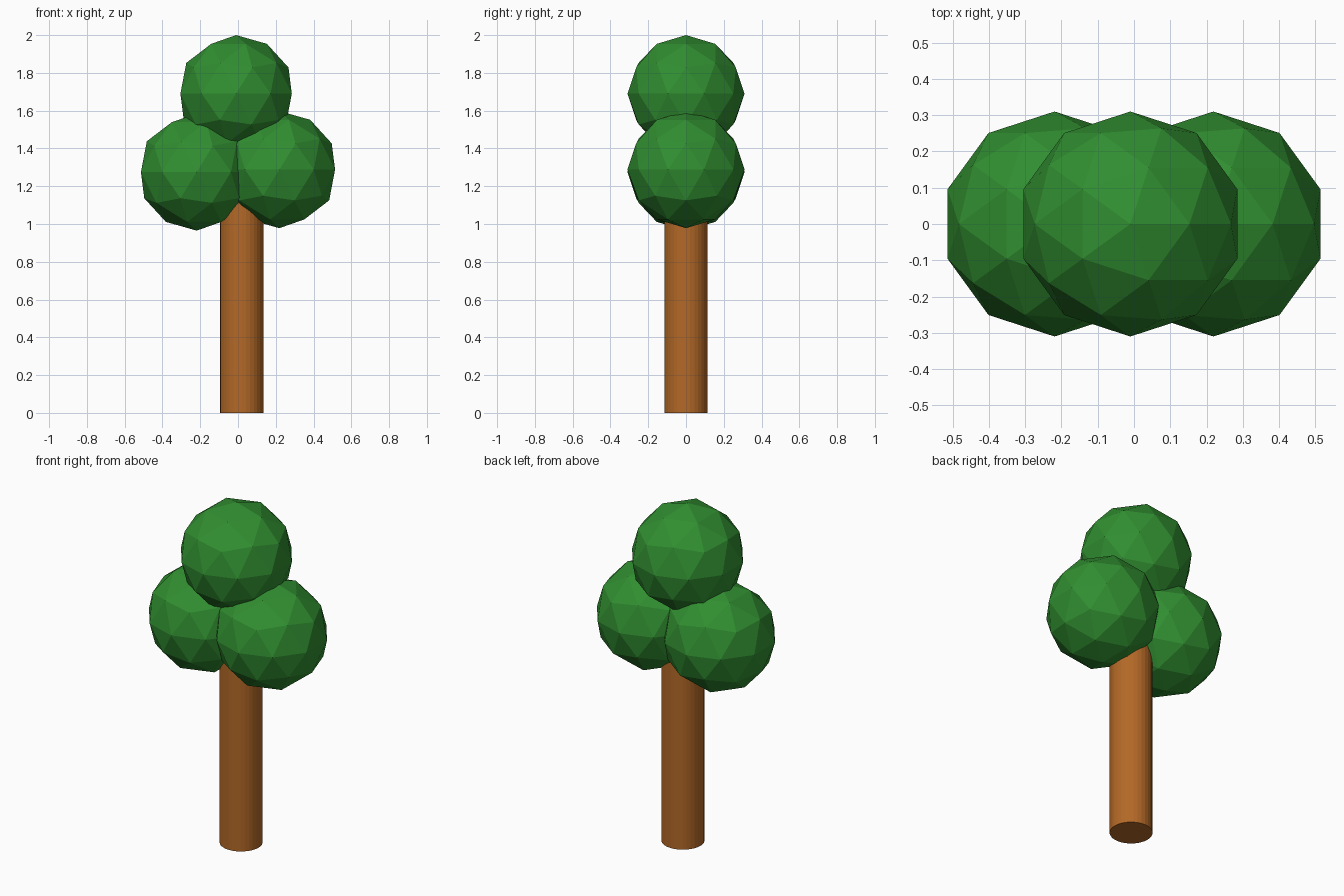
import bpy

if "Cube" in bpy.data.objects:
    bpy.data.objects.remove(bpy.data.objects["Cube"], do_unlink=True)


def make_material(name, rgb):
    mat = bpy.data.materials.new(name)
    mat.use_nodes = True
    color = (*rgb, 1.0)
    mat.diffuse_color = color
    mat.node_tree.nodes["Principled BSDF"].inputs["Base Color"].default_value = color
    return mat


def finish(name, mat):
    obj = bpy.context.object
    obj.name = name
    obj.data.materials.append(mat)
    return obj


leaf_green = make_material("leaf green", (0.03, 0.27, 0.03))
bark_brown = make_material("bark brown", (0.45, 0.14, 0.02))

# Trunk, ending inside the foliage
trunk_height = 1.3
bpy.ops.mesh.primitive_cylinder_add(
    vertices=32, radius=0.115, depth=trunk_height,
    location=(0.02, 0, trunk_height / 2))
finish("trunk", bark_brown)

# Faceted foliage balls
foliage = {
    "foliage_top": (-0.01, 0, 1.69),
    "foliage_left": (0.219, 0, 1.288),
    "foliage_right": (-0.219, 0, 1.275),
}
for name, center in foliage.items():
    bpy.ops.mesh.primitive_ico_sphere_add(subdivisions=2, radius=0.31, location=center)
    finish(name, leaf_green)
